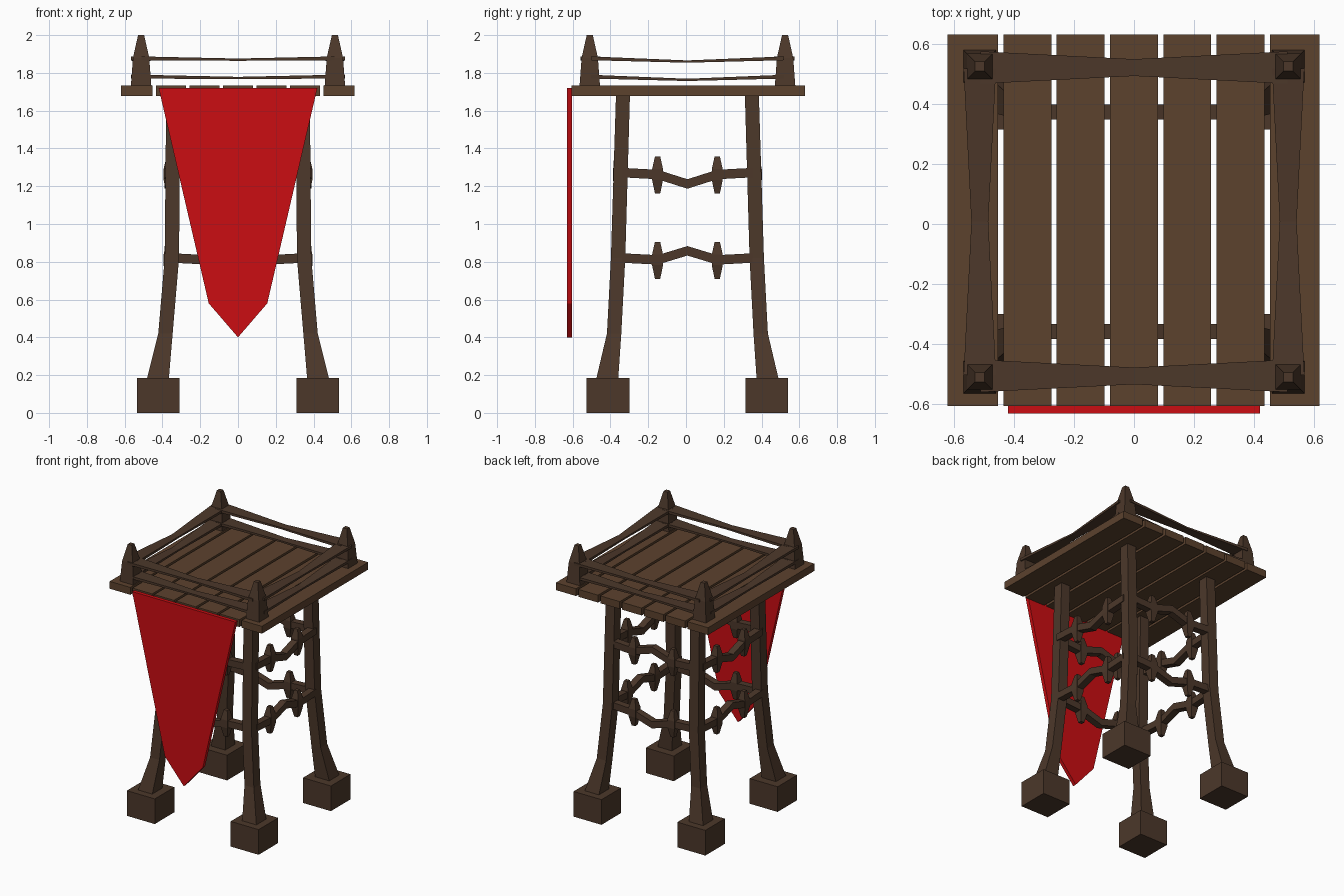
import bpy, bmesh
from math import pi
from mathutils import Matrix, Vector

if "Cube" in bpy.data.objects:
    bpy.data.objects.remove(bpy.data.objects["Cube"])

CY = 0.0075  # the tower sits slightly behind the banner


def material(name, rgb):
    m = bpy.data.materials.new(name)
    m.diffuse_color = (*rgb, 1)
    m.use_nodes = True
    m.node_tree.nodes["Principled BSDF"].inputs["Base Color"].default_value = m.diffuse_color
    return m


PLANK = material("plank_wood", (0.107, 0.054, 0.027))
WOOD = material("dark_wood", (0.072, 0.039, 0.023))
RED = material("red_cloth", (0.6, 0.004, 0.006))


def finish(name, bm, mat, turn=None):
    if turn is not None:
        bm.transform(Matrix.Translation((0, CY, 0)) @ Matrix.Rotation(turn, 4, 'Z'))
    bmesh.ops.recalc_face_normals(bm, faces=bm.faces)
    me = bpy.data.meshes.new(name)
    bm.to_mesh(me)
    bm.free()
    me.materials.append(mat)
    ob = bpy.data.objects.new(name, me)
    bpy.context.collection.objects.link(ob)
    return ob


def loft(bm, rings):
    """Skin a closed solid through equal-length rings of points."""
    loops = [[bm.verts.new(p) for p in r] for r in rings]
    n = len(loops[0])
    for a, b in zip(loops, loops[1:]):
        for i in range(n):
            j = (i + 1) % n
            bm.faces.new((a[i], a[j], b[j], b[i]))
    bm.faces.new(loops[0])
    bm.faces.new(loops[-1])


CORNERS = ((-1, -1), (1, -1), (1, 1), (-1, 1))


def flat_ring(x, y, z, h):      # square lying in XY
    return [(x + u * h, y + v * h, z) for u, v in CORNERS]


def cross_ring(x, y, z, hy, hz):  # rectangle across X
    return [(x, y + u * hy, z + v * hz) for u, v in CORNERS]


# Deck planks
for i, (x0, x1) in enumerate([(-.62, -.453), (-.435, -.275), (-.258, -.098), (-.08, .08),
                              (.098, .256), (.275, .435), (.453, .618)]):
    bm = bmesh.new()
    loft(bm, [cross_ring(x, .0125, 1.705, .6175, .027) for x in (x0, x1)])
    finish(f"deck_plank_{i + 1}", bm, PLANK)

# Feet, bent legs and pointed corner posts
for sx, sy in CORNERS:
    tag = ("front" if sy < 0 else "back") + ("_left" if sx < 0 else "_right")
    bm = bmesh.new()
    loft(bm, [flat_ring(sx * .4225, CY + sy * .42, z, .1135) for z in (0, .185)])
    finish(f"{tag}_foot", bm, WOOD)

    bm = bmesh.new()
    loft(bm, [flat_ring(sx * x, CY + sy * y, z, h) for x, y, z, h in
              [(.426, .426, .17, .059), (.384, .388, .42, .038),
               (.350, .367, .82, .038), (.343, .341, 1.69, .037)]])
    finish(f"{tag}_leg", bm, WOOD)

    bm = bmesh.new()
    loft(bm, [flat_ring(sx * .513, CY + sy * .517, z, h) for z, h in
              [(1.72, .055), (1.88, .043), (2.0, .016)]])
    finish(f"{tag}_post", bm, WOOD)

# Railings and spiked braces, made for the front then turned to each side
for k, side in enumerate(("front", "right", "back", "left")):
    turn = k * pi / 2
    for level, z in (("lower", 1.78), ("upper", 1.877)):
        dip = .017 if k % 2 else .007
        bm = bmesh.new()
        loft(bm, [cross_ring(x, -.513, zz, hy, hz) for x, zz, hy, hz in
                  [(-.51, z, .054, .010), (0, z - dip, .028, .006), (.51, z, .054, .010)]])
        finish(f"{side}_{level}_rail", bm, WOOD, turn)

    flip = 1 if k % 2 else -1
    for level, z, bend in (("lower", .81, .048 * flip), ("upper", 1.262, -.05 * flip)):
        bm = bmesh.new()
        loft(bm, [cross_ring(x, -.365, zz, .025, .025) for x, zz in
                  [(-.345, z + .01), (-.158, z), (0, z + bend), (.158, z), (.345, z + .01)]])
        for s in (-1, 1):
            loft(bm, [flat_ring(s * .158, -.365, z + dz, h) for dz, h in
                      [(-.1, .014), (-.028, .029), (.028, .029), (.095, .014)]])
        finish(f"{side}_{level}_brace", bm, WOOD, turn)

# Hanging banner
bm = bmesh.new()
shape = [(-.42, 1.72), (.42, 1.72), (.155, .58), (0, .40), (-.155, .58)]
loft(bm, [[(x, y, z) for x, z in shape] for y in (-.63, -.604)])
finish("banner", bm, RED)
